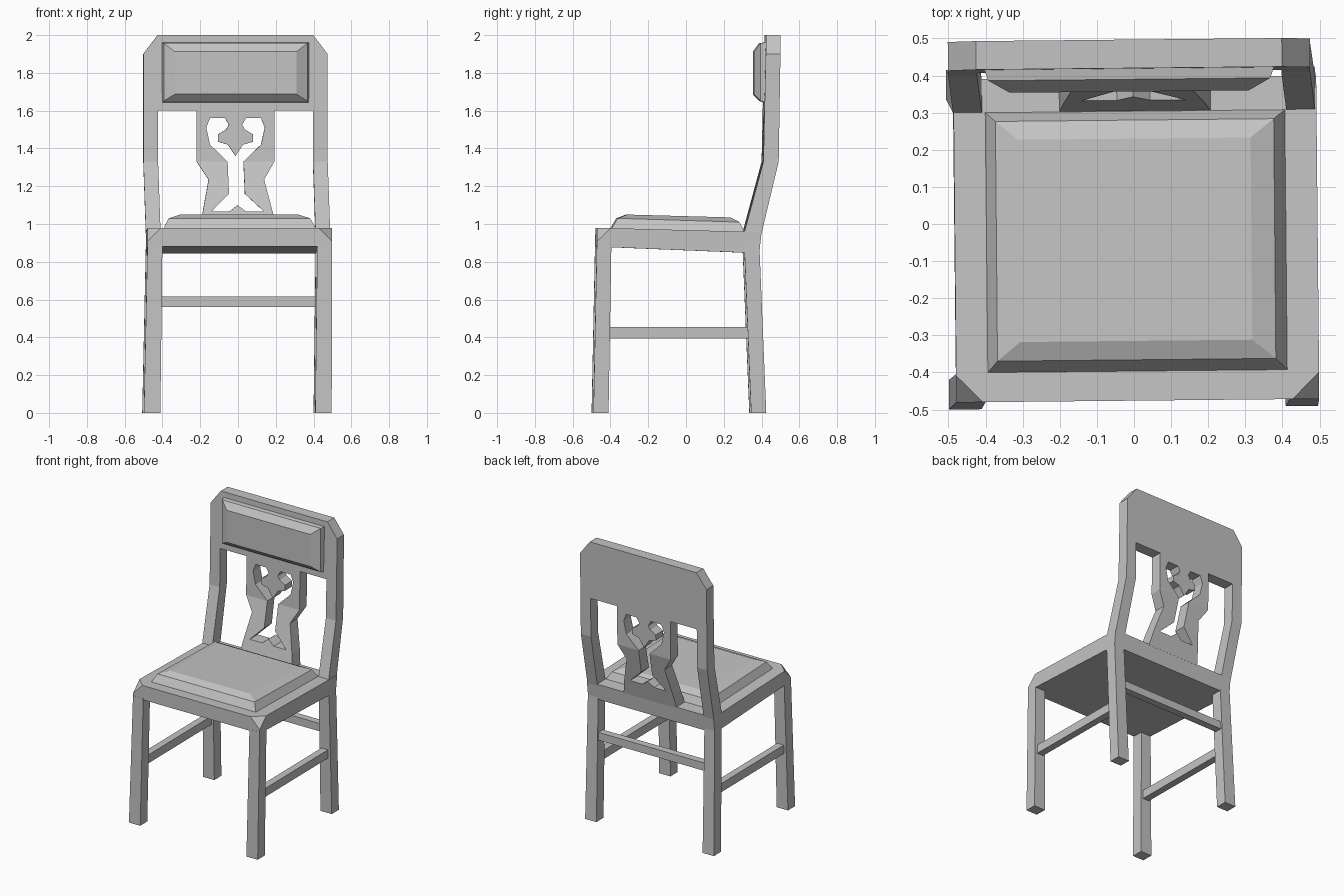
import bpy, bmesh
from mathutils import Matrix, Vector

cube = bpy.data.objects.get("Cube")
if cube:
    bpy.data.objects.remove(cube, do_unlink=True)

grey = bpy.data.materials.new("plain_grey")
grey.use_nodes = True
GREY = (0.55, 0.55, 0.55, 1)
grey.diffuse_color = GREY
grey.node_tree.nodes["Principled BSDF"].inputs["Base Color"].default_value = GREY

BEND = 1.33          # height where the backrest turns upright
SEAT = 0.97          # height where legs meet backrest
TURN = Matrix.Rotation(0.01, 3, "Z")


def ramp(z, stops):
    """Piecewise linear value of z through (z, value) stops."""
    for (z0, v0), (z1, v1) in zip(stops, stops[1:]):
        if z <= z1 or (z1, v1) == stops[-1]:
            return v0 + (v1 - v0) * (z - z0) / (z1 - z0)


def finish(name, bm):
    """Give the frame its slight handmade skew and make the object."""
    bmesh.ops.recalc_face_normals(bm, faces=bm.faces)
    for v in bm.verts:
        v.co.x += ramp(v.co.z, [(0, -0.006), (SEAT, 0.006), (BEND, -0.009), (2, -0.009)])
        v.co = TURN @ v.co
    mesh = bpy.data.meshes.new(name)
    bm.to_mesh(mesh)
    bm.free()
    mesh.materials.append(grey)
    obj = bpy.data.objects.new(name, mesh)
    bpy.context.collection.objects.link(obj)
    return obj


def loft(name, rings, chamfer=None):
    """Skin a stack of four-cornered rings and close both ends."""
    bm = bmesh.new()
    loops = [[bm.verts.new(p) for p in ring] for ring in rings]
    for a, b in zip(loops, loops[1:]):
        for i in range(4):
            j = (i + 1) % 4
            bm.faces.new((a[i], a[j], b[j], b[i]))
    bm.faces.new(loops[0])
    bm.faces.new(loops[-1])
    if chamfer:
        bmesh.ops.recalc_face_normals(bm, faces=bm.faces)
        bmesh.ops.bevel(bm, geom=loops[-1][:2], offset=chamfer, segments=1,
                        affect="VERTICES", profile=0.5)
    return finish(name, bm)


def flat_ring(x0, x1, y0, y1, z0, z1=None):
    """Rectangle seen from above; z0 at the front edge, z1 at the back edge."""
    z1 = z0 if z1 is None else z1
    return [(x0, y0, z0), (x1, y0, z0), (x1, y1, z1), (x0, y1, z1)]


def upright_ring(hx, y, z0, z1):
    """Rectangle seen from the front."""
    return [(-hx, y, z0), (hx, y, z0), (hx, y, z1), (-hx, y, z1)]


def back_part(name, outline):
    """Extrude a half outline (x, z), mirror it and bend it to the backrest curve."""
    bm = bmesh.new()
    face = bm.faces.new([bm.verts.new((x, 0, z)) for x, z in outline])
    out = bmesh.ops.extrude_face_region(bm, geom=[face], use_keep_orig=True)
    for g in out["geom"]:
        if isinstance(g, bmesh.types.BMVert):
            g.co.y = 1
    seam = [f for f in bm.faces if all(abs(v.co.x) < 1e-5 for v in f.verts)]
    bmesh.ops.delete(bm, geom=seam, context="FACES")
    dup = bmesh.ops.duplicate(bm, geom=bm.verts[:] + bm.edges[:] + bm.faces[:])
    for g in dup["geom"]:
        if isinstance(g, bmesh.types.BMVert):
            g.co.x *= -1
    bmesh.ops.remove_doubles(bm, verts=bm.verts, dist=1e-4)
    bmesh.ops.bisect_plane(bm, geom=bm.verts[:] + bm.edges[:] + bm.faces[:], dist=1e-4,
                           plane_co=Vector((0, 0, BEND)), plane_no=Vector((0, 0, 1)))
    for v in bm.verts:
        front = ramp(v.co.z, [(0.96, 0.305), (BEND, 0.405), (2, 0.42)])
        back = ramp(v.co.z, [(0.9, 0.383), (BEND, 0.486), (2, 0.497)])
        v.co.y = front + v.co.y * (back - front)
    return finish(name, bm)


# Seat frame with its front corners cut off
loft("seat_frame", [flat_ring(-0.489, 0.489, -0.476, 0.383, 0.88, 0.845),
                    flat_ring(-0.489, 0.489, -0.476, 0.395, 0.98, 0.957)], chamfer=0.072)

# Padded seat
loft("seat_cushion", [flat_ring(-0.405, 0.405, -0.398, 0.305, 0.975, 0.957),
                      flat_ring(-0.375, 0.375, -0.366, 0.28, 1.03, 1.01),
                      flat_ring(-0.313, 0.313, -0.315, 0.23, 1.05, 1.035)])

# Legs and side stretchers
for side, s in (("right", -1), ("left", 1)):
    inner, outer, foot = 0.41 * s, 0.489 * s, 0.497 * s
    loft("front_leg_" + side, [flat_ring(inner, foot, -0.495, -0.415, 0),
                               flat_ring(inner, outer, -0.477, -0.4, 0.89)])
    loft("rear_leg_" + side, [flat_ring(inner, foot, 0.34, 0.42, 0),
                              flat_ring(inner, outer, 0.303, 0.383, 0.9)])
    a, b = 0.425 * s, 0.475 * s
    loft("side_stretcher_" + side, [flat_ring(a, b, -0.43, 0.345, 0.395),
                                    flat_ring(a, b, -0.43, 0.345, 0.455)])

# Rear stretcher
loft("rear_stretcher", [flat_ring(-0.43, 0.43, 0.335, 0.385, 0.56),
                        flat_ring(-0.43, 0.43, 0.335, 0.385, 0.615)])

# Backrest posts and head panel
back_part("back_posts", [(0.41, 0.9), (0.488, 0.9), (0.488, 1.6), (0.41, 1.6)])
back_part("head_panel", [(0, 1.6), (0.488, 1.6), (0.488, 1.9), (0.412, 2), (0, 2)])

# Pierced splat: outer edge going up, then the cut-out edge going down
back_part("back_splat", [
    (0, 0.95), (0.205, 0.95), (0.188, 1.05), (0.147, 1.235), (0.206, BEND), (0.206, 1.6), (0, 1.6),
    (0, 1.36), (0.04, 1.42), (0.092, 1.435), (0.092, 1.475), (0.05, 1.5), (0.035, 1.525),
    (0.055, 1.56), (0.135, 1.56), (0.155, 1.51), (0.135, 1.42), (0.042, BEND), (0.042, 1.16),
    (0.14, 1.065), (0.045, 1.065), (0, 1.1)])

# Padded headrest
loft("head_cushion", [upright_ring(0.392, 0.425, 1.64, 1.962),
                      upright_ring(0.38, 0.39, 1.652, 1.957),
                      upright_ring(0.322, 0.357, 1.687, 1.912)])
